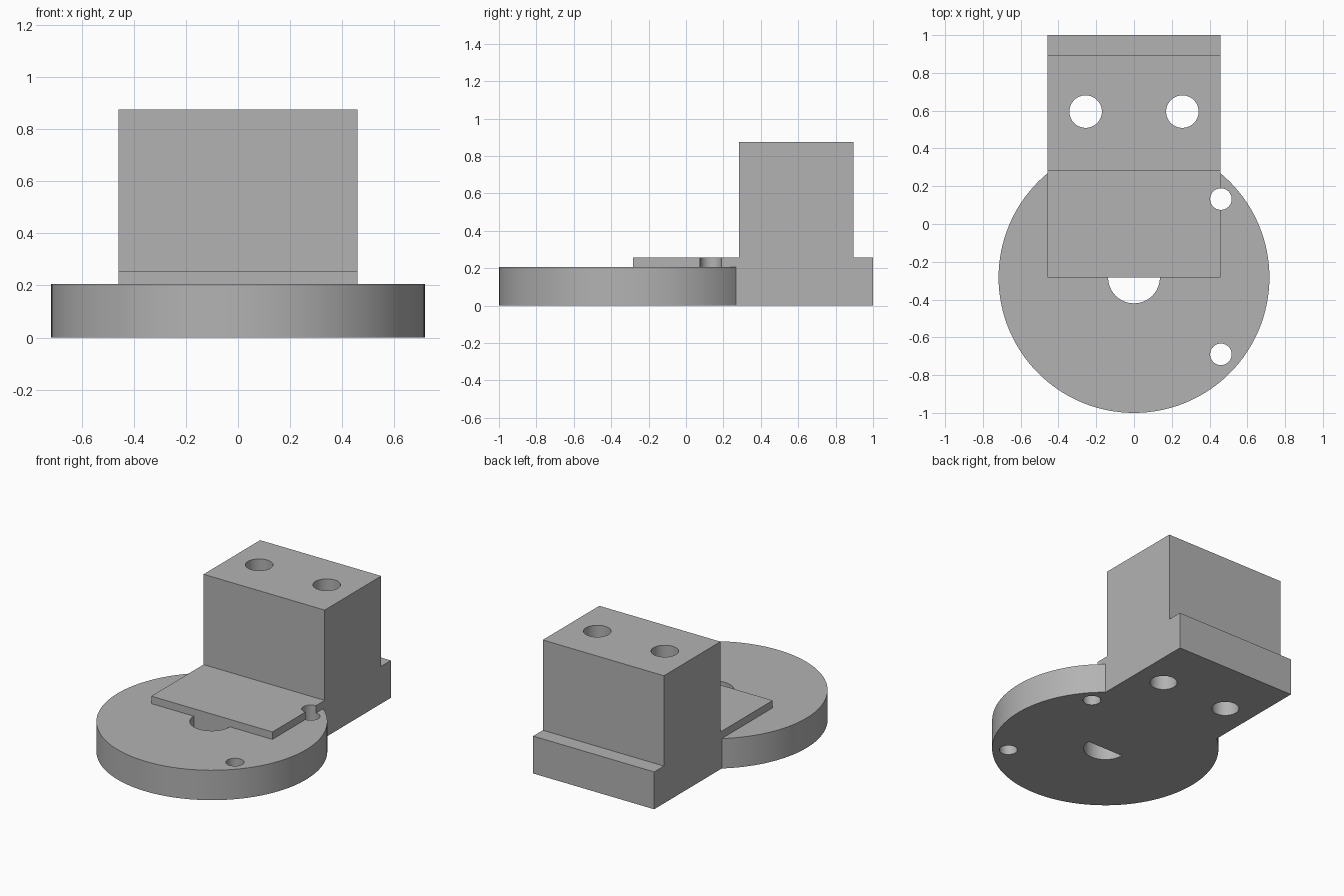
import bpy
import bmesh
from math import radians

if "Cube" in bpy.data.objects:
    bpy.data.objects.remove(bpy.data.objects["Cube"], do_unlink=True)

grey = bpy.data.materials.new("plain grey")
grey.use_nodes = True
colour = (0.45, 0.45, 0.45, 1)
grey.diffuse_color = colour
grey.node_tree.nodes["Principled BSDF"].inputs["Base Color"].default_value = colour


def make_object(name, bm):
    bmesh.ops.recalc_face_normals(bm, faces=bm.faces)
    mesh = bpy.data.meshes.new(name)
    bm.to_mesh(mesh)
    bm.free()
    mesh.materials.append(grey)
    obj = bpy.data.objects.new(name, mesh)
    bpy.context.collection.objects.link(obj)
    return obj


def cylinder(name, x, y, radius, bottom, top, sides):
    bm = bmesh.new()
    bmesh.ops.create_cone(bm, cap_ends=True, segments=sides, radius1=radius,
                          radius2=radius, depth=top - bottom)
    bmesh.ops.translate(bm, vec=(x, y, (top + bottom) / 2), verts=bm.verts)
    return make_object(name, bm)


def combine(target, tool, operation):
    mod = target.modifiers.new("combine", "BOOLEAN")
    mod.operation = operation
    mod.solver = "EXACT"
    mod.object = tool
    bpy.ops.object.select_all(action="DESELECT")
    bpy.context.view_layer.objects.active = target
    target.select_set(True)
    bpy.ops.object.modifier_apply(modifier=mod.name)
    bpy.data.objects.remove(tool, do_unlink=True)


def drill(target, x, y, radius):
    combine(target, cylinder("drill", x, y, radius, -0.1, 1, 64), "DIFFERENCE")


# Round base plate with its central bore
mid = -0.283
bracket = cylinder("mounting_bracket", 0, mid, 0.717, 0, 0.205, 128)
drill(bracket, 0, mid, 0.137)

# Stepped block, extruded sideways from its side profile; it covers half the bore
half = 0.459
profile = [(mid, 0), (1, 0), (1, 0.256), (0.895, 0.256), (0.895, 0.875),
           (-mid, 0.875), (-mid, 0.256), (mid, 0.256)]
bm = bmesh.new()
side = bm.faces.new([bm.verts.new((-half, y, z)) for y, z in profile])
result = bmesh.ops.extrude_face_region(bm, geom=[side])
moved = [v for v in result["geom"] if isinstance(v, bmesh.types.BMVert)]
bmesh.ops.translate(bm, vec=(2 * half, 0, 0), verts=moved)
combine(bracket, make_object("block", bm), "UNION")

# Vertical bolt holes through the tower, and small holes at the disc edge
for x in (-0.256, 0.256):
    drill(bracket, x, 0.595, 0.086)
for y in (0.132, -0.69):
    drill(bracket, 0.46, y, 0.057)

bpy.ops.object.shade_smooth_by_angle(angle=radians(30))
